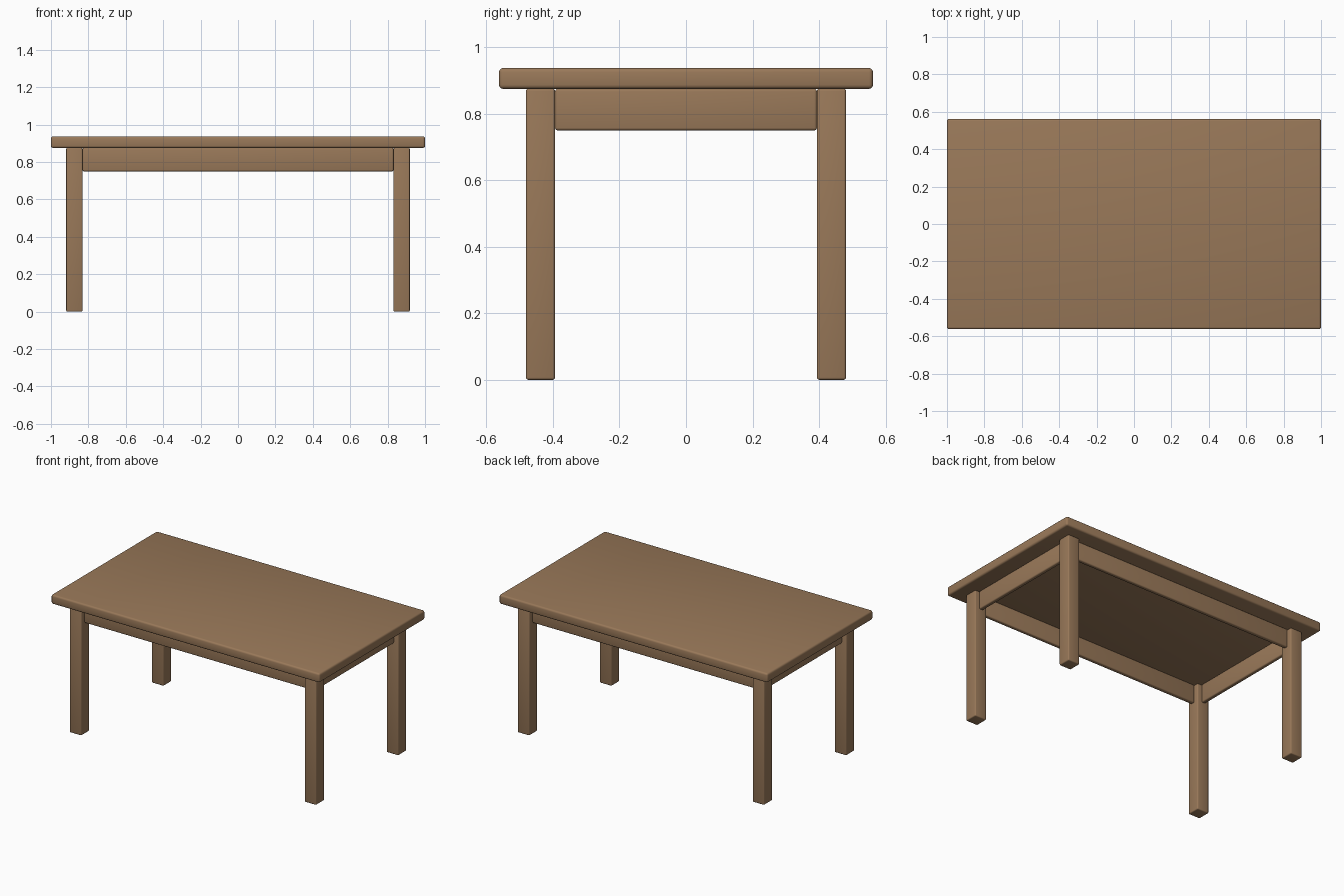
import bpy
import bmesh
from mathutils import Vector

if "Cube" in bpy.data.objects:
    bpy.data.objects.remove(bpy.data.objects["Cube"])

wood = bpy.data.materials.new("wood")
wood.diffuse_color = (0.32, 0.19, 0.10, 1.0)
wood.use_nodes = True
wood.node_tree.nodes["Principled BSDF"].inputs["Base Color"].default_value = wood.diffuse_color


def rounded_box(name, centre, size, bevel):
    """Box with softly rounded edges."""
    bm = bmesh.new()
    bmesh.ops.create_cube(bm, size=1.0)
    bmesh.ops.scale(bm, vec=Vector(size), verts=bm.verts)
    bmesh.ops.bevel(bm, geom=bm.edges[:], offset=bevel, segments=3,
                    profile=0.5, affect='EDGES', clamp_overlap=True)
    mesh = bpy.data.meshes.new(name)
    bm.to_mesh(mesh)
    bm.free()
    mesh.materials.append(wood)
    obj = bpy.data.objects.new(name, mesh)
    obj.location = centre
    bpy.context.collection.objects.link(obj)
    bpy.ops.object.select_all(action='DESELECT')
    obj.select_set(True)
    bpy.context.view_layer.objects.active = obj
    bpy.ops.object.shade_smooth_by_angle(angle=0.7)
    return obj


LEG_X, LEG_Y = 0.875, 0.4375   # leg centres
LEG_W, LEG_H = 0.0875, 0.875   # leg section and height
TOP_T = 0.0625                 # table top thickness
APRON_T, APRON_H = 0.028, 0.125
apron_z = LEG_H - APRON_H / 2

# Table top
rounded_box("table_top", (0, 0, LEG_H + TOP_T / 2), (2.0, 1.125, TOP_T), 0.012)

# Four square legs
for y_name, sy in (("front", -1), ("back", 1)):
    for x_name, sx in (("left", -1), ("right", 1)):
        rounded_box(f"{y_name}_{x_name}_leg",
                    (sx * LEG_X, sy * LEG_Y, LEG_H / 2),
                    (LEG_W, LEG_W, LEG_H), 0.007)

# Aprons running between the legs, on the leg centre lines
for name, s in (("front_apron", -1), ("back_apron", 1)):
    rounded_box(name, (0, s * LEG_Y, apron_z),
                (2 * LEG_X - LEG_W, APRON_T, APRON_H), 0.008)
for name, s in (("left_apron", -1), ("right_apron", 1)):
    rounded_box(name, (s * LEG_X, 0, apron_z),
                (APRON_T, 2 * LEG_Y - LEG_W, APRON_H), 0.008)
